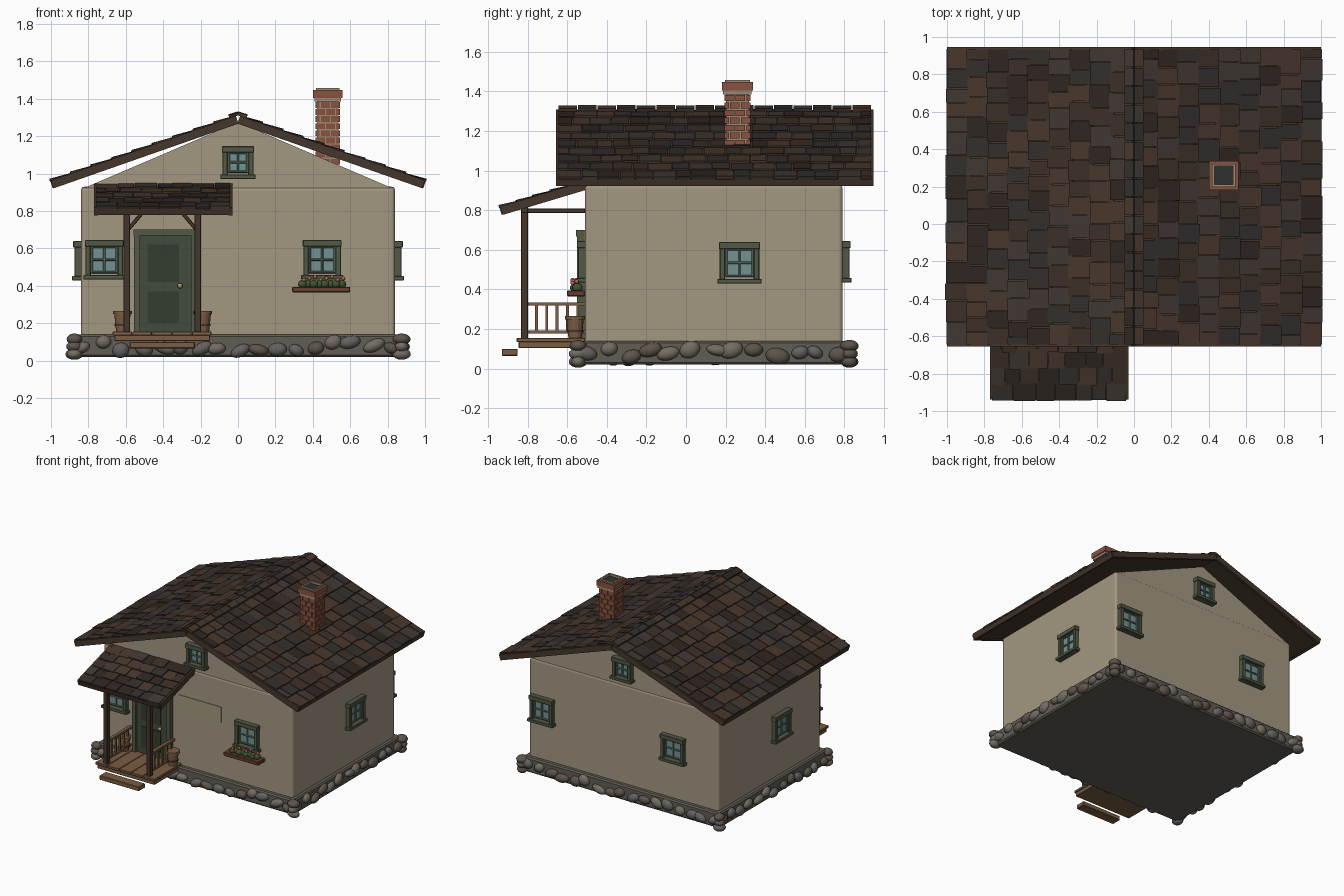
import bpy, bmesh, math, random
from mathutils import Matrix, Vector

if "Cube" in bpy.data.objects:
    bpy.data.objects.remove(bpy.data.objects["Cube"])

random.seed(4)
MATS = {}


def mat(name, r, g, b):
    m = bpy.data.materials.new(name)
    m.diffuse_color = (r, g, b, 1)
    m.use_nodes = True
    m.node_tree.nodes["Principled BSDF"].inputs["Base Color"].default_value = m.diffuse_color
    MATS[name] = m


for args in [("plaster", .37, .31, .22), ("base", .12, .11, .09), ("wood", .20, .11, .055),
             ("dark_wood", .06, .038, .025), ("frame", .085, .10, .06), ("sash", .12, .17, .13),
             ("glass", .17, .29, .29), ("door", .055, .07, .045), ("door_panel", .035, .045, .03),
             ("brass", .45, .30, .10), ("brick", .25, .085, .05), ("mortar", .33, .25, .18),
             ("soot", .03, .03, .03), ("box", .13, .05, .03), ("leaf", .05, .09, .03),
             ("flower", .5, .12, .08), ("plaque", .36, .32, .20),
             ("stone1", .11, .09, .07), ("stone2", .17, .15, .125), ("stone3", .13, .12, .115),
             ("tile1", .045, .028, .02), ("tile2", .065, .038, .025), ("tile3", .032, .027, .025),
             ("tile4", .028, .019, .015), ("tile5", .05, .038, .032)]:
    mat(*args)
TILES = ["tile%d" % i for i in range(1, 6)]
STONES = ["stone1", "stone2", "stone3"]


class Part:
    """Collects boxes, cones and ellipsoids into one object."""

    def __init__(self, name, mats, frame=Matrix()):
        self.name, self.mats, self.frame, self.bm = name, mats, frame, bmesh.new()

    def paint(self, verts, m):
        for f in {f for v in verts for f in v.link_faces}:
            f.material_index = m

    def box(self, x0, x1, y0, y1, z0, z1, m=0, rot=Matrix()):
        c = Matrix.Translation(((x0 + x1) / 2, (y0 + y1) / 2, (z0 + z1) / 2))
        s = Matrix.Diagonal((x1 - x0, y1 - y0, z1 - z0, 1))
        self.paint(bmesh.ops.create_cube(self.bm, size=1, matrix=self.frame @ c @ rot @ s)["verts"], m)

    def ball(self, c, r, m=0, rot=Matrix(), seg=12):
        M = self.frame @ Matrix.Translation(c) @ rot @ Matrix.Diagonal((*r, 1))
        self.paint(bmesh.ops.create_uvsphere(self.bm, u_segments=seg, v_segments=8, radius=1, matrix=M)["verts"], m)

    def cone(self, c, r0, r1, h, m=0):
        M = self.frame @ Matrix.Translation(c)
        self.paint(bmesh.ops.create_cone(self.bm, cap_ends=True, segments=16, radius1=r0, radius2=r1,
                                         depth=h, matrix=M)["verts"], m)

    def done(self, bevel=0, segs=1, smooth=False):
        me = bpy.data.meshes.new(self.name)
        self.bm.to_mesh(me)
        self.bm.free()
        for m in self.mats:
            me.materials.append(MATS[m])
        o = bpy.data.objects.new(self.name, me)
        bpy.context.collection.objects.link(o)
        if smooth:
            me.shade_smooth()
        if bevel:
            b = o.modifiers.new("bevel", "BEVEL")
            b.width, b.segments = bevel, segs
        return o


# walls and gable
p = Part("walls", ["plaster"])
p.box(-.84, .84, -.51, .79, .10, .93)
p.done(.02, 3)
p = Part("gable", ["plaster"])
v = [p.bm.verts.new((x, -.505, z)) for x, z in ((-.83, .92), (.83, .92), (0, 1.275))]
f = p.bm.faces.new(v)
ext = bmesh.ops.extrude_face_region(p.bm, geom=[f])["geom"]
bmesh.ops.translate(p.bm, verts=[e for e in ext if isinstance(e, bmesh.types.BMVert)], vec=(0, 1.29, 0))
bmesh.ops.recalc_face_normals(p.bm, faces=p.bm.faces)
p.done()

# foundation slab with field stones round it
X, Y0, Y1 = .875, -.545, .825
p = Part("foundation", ["base"])
p.box(-X, X, Y0, Y1, .02, .14)
p.done(.01)
p = Part("foundation_stones", STONES)
corners = [Vector(c) for c in ((-X, Y0), (X, Y0), (X, Y1), (-X, Y1))]
for i, a in enumerate(corners):
    d = corners[(i + 1) % 4] - a
    n = int(d.length / .1)
    ang = math.atan2(d.y, d.x)
    for k in range(n):
        q = a + d * ((k + .5 + random.uniform(-.2, .2)) / n)
        rot = Matrix.Rotation(ang, 4, "Z") @ Matrix.Rotation(random.uniform(-.5, .5), 4, "Y")
        p.ball((q.x, q.y, random.uniform(.05, .1)),
               (random.uniform(.04, .064), .032, random.uniform(.028, .042)), random.randrange(3), rot)
    for z in (.035, .075, .115):
        p.ball((a.x, a.y, z), (random.uniform(.035, .05), random.uniform(.035, .05), .03), random.randrange(3))
p.done(smooth=True)


# shingled roof planes: u along the eave, v up the slope, w outward
def roof_plane(name, origin, U, slope, horiz, half, length, courses):
    a = math.atan(slope)
    V = Vector(horiz) * math.cos(a) + Vector((0, 0, math.sin(a)))
    U = Vector(U)
    F = Matrix((U, V, U.cross(V))).transposed().to_4x4()
    F.translation = origin
    p = Part(name + "_deck", ["dark_wood"], F)
    p.box(-half + .005, half - .005, 0, length, 0, .028)
    for s in (-1, 1):
        p.box(s * half - .011, s * half + .011, -.003, length, -.008, .036)
    p.box(-half, half, -.008, .012, -.005, .03)
    p.done()
    p = Part(name + "_shingles", TILES, F)
    step = length / courses
    for c in range(courses):
        u = -half
        while u < half - .01:
            w = random.uniform(.075, .125) * (.6 if c % 2 and u == -half else 1)
            e = min(u + w, half)
            if half - e < .04:
                e = half
            drop = random.uniform(0, .012)
            p.box(u + .002, e - .002, max(c * step - drop, -.01), min((c + 1) * step + .012, length), .026,
                  .040 + random.uniform(-.003, .003), random.randrange(5), Matrix.Rotation(-.07, 4, "X"))
            u = e
    p.done()


for s, n in ((1, "roof_right"), (-1, "roof_left")):
    roof_plane(n, (s * .985, .145, .93), (0, s, 0), .35, (-s, 0, 0), .79, 1.044, 9)
roof_plane("porch_roof", (-.40, -.925, .785), (1, 0, 0), .3, (0, 1, 0), .36, .445, 5)
p = Part("ridge_caps", TILES)
for i in range(16):
    y = -.645 + i * .099
    for s in (-1, 1):
        p.box(s * .024 - .026, s * .024 + .026, y, y + .094, 1.304, 1.322 + .003 * (i % 2), random.randrange(5),
              Matrix.Rotation(s * .3, 4, "Y"))
p.done()

# chimney
cx, cy = .48, .26
p = Part("chimney", ["mortar", "brick", "soot"])
p.box(cx - .058, cx + .058, cy - .058, cy + .058, 1.04, 1.39)
for k in range(9):
    z = 1.045 + k * .038
    for q in range(4):
        p.frame = Matrix.Translation((cx, cy, 0)) @ Matrix.Rotation(q * math.pi / 2, 4, "Z")
        cuts = (-.066, -.012, .042, .066) if (k + q) % 2 else (-.066, -.04, .014, .066)
        for a, b in zip(cuts, cuts[1:]):
            p.box(a + .003, b - .003, -.066, -.05, z + .003, z + .034, 1)
for q in range(4):
    p.frame = Matrix.Translation((cx, cy, 0)) @ Matrix.Rotation(q * math.pi / 2, 4, "Z")
    p.box(-.072, .072, -.072, -.05, 1.385, 1.405)
    p.box(-.078, .078, -.078, -.055, 1.405, 1.447, 1)
    p.box(-.062, .062, -.062, -.05, 1.40, 1.458)
p.frame = Matrix.Translation((cx, cy, 0))
p.box(-.052, .052, -.052, .052, 1.38, 1.44, 2)
p.done()


# windows: local face looks to -y, placed on any wall by a turn about z
def window(name, x, y, z, turn, w=.20, h=.20):
    F = Matrix.Translation((x, y, z)) @ Matrix.Rotation(math.radians(turn), 4, "Z")
    p = Part(name, ["frame", "sash", "glass"], F)
    a, b, t = w / 2, h / 2, .028
    for s in (-1, 1):
        p.box(s * (a - t / 2) - t / 2, s * (a - t / 2) + t / 2, -.035, .01, -b, b)
        p.box(s * (a - t - .005) - .006, s * (a - t - .005) + .006, -.022, .01, -b + t, b - t, 1)
        p.box(-a + t, a - t, -.022, .01, s * (b - t - .005) - .006, s * (b - t - .005) + .006, 1)
    p.box(-a - .004, a + .004, -.041, .01, b - t - .003, b + .004)
    p.box(-a - .012, a + .012, -.047, .01, -b - .006, -b + .018)
    p.box(-a + t, a - t, -.012, .005, -b + t, b - t, 2)
    p.box(-.006, .006, -.020, .01, -b + t, b - t, 1)
    p.box(-a + t, a - t, -.020, .01, -.006, .006, 1)
    p.done(.003)


for n, s, yw, t in (("front", 1, -.51, 0), ("back", -1, .79, 180)):
    window(n + "_window_a", -.715 * s, yw, .54, t)
    window(n + "_window_b", .45 * s, yw, .54, t)
    window(n + "_gable_window", 0, yw, 1.06, t, .165, .165)
window("right_window", .84, .27, .535, 90)
window("left_window", -.84, .01, .535, 270)

# flower box under the right front window
p = Part("flower_box", ["box"])
p.box(.29, .60, -.60, -.51, .365, .395)
p.done(.004)
p = Part("flowers", ["leaf", "flower"])
for i in range(8):
    x = .345 + i * .03
    p.ball((x, -.56 + .012 * (i % 2), .408), (.024, .026, .024), 0, seg=8)
    p.ball((x + .008, -.572 + .02 * (i % 2), .432 + .008 * (i % 3)), (.011, .011, .011), 1, seg=8)
p.done(smooth=True)

# blank wall panel
p = Part("wall_panel", ["plaque"])
p.box(-.165, .21, -.515, -.50, .575, .70)
p.done()

# door
p = Part("door", ["frame", "door", "door_panel", "brass"])
for x0, x1 in ((-.555, -.525), (-.25, -.22)):
    p.box(x0, x1, -.55, -.50, .15, .70)
p.box(-.56, -.215, -.555, -.50, .668, .70)
p.box(-.525, -.25, -.53, -.50, .15, .67, 1)
for z0, z1 in ((.20, .37), (.42, .62)):
    p.box(-.485, -.315, -.536, -.51, z0, z1, 2)
p.ball((-.31, -.55, .40), (.014, .016, .014), 3)
p.done()

# porch deck planks, step and skirt
p = Part("porch_deck", ["wood"])
for i in range(5):
    x = -.67 + i * .106
    p.box(x, x + .103, -.855, -.51, .135, .155)
p.box(-.66, -.15, -.845, -.52, .105, .137)
p.done(.003)
p = Part("porch_step", ["wood"])
p.box(-.58, -.23, -.93, -.85, .065, .10)
p.done(.004)

# porch posts, beam and braces
p = Part("porch_posts", ["dark_wood"])
for x, s in ((-.595, 1), (-.215, -1)):
    p.box(x - .018, x + .018, -.833, -.797, .15, .815)
    p.box(x + s * .045 - .01, x + s * .045 + .01, -.825, -.805, .69, .80, 0, Matrix.Rotation(s * .7, 4, "Y"))
    p.box(x - .015, x + .015, -.82, -.51, .785, .81)
p.box(-.70, -.11, -.833, -.797, .785, .815)
p.done(.003)

# side railings and tubs
p = Part("porch_railings", ["wood"])
for x in (-.595, -.215):
    p.box(x - .013, x + .013, -.80, -.51, .318, .335)
    p.box(x - .01, x + .01, -.80, -.51, .178, .192)
    for i in range(5):
        y = -.755 + i * .052
        p.box(x - .007, x + .007, y - .007, y + .007, .185, .325)
p.done()
p = Part("porch_tubs", ["wood", "dark_wood"])
for x in (-.618, -.188):
    p.cone((x, -.56, .205), .034, .044, .10)
    p.cone((x, -.56, .257), .05, .05, .018)
    p.cone((x, -.56, .19), .041, .042, .012, 1)
p.done()
